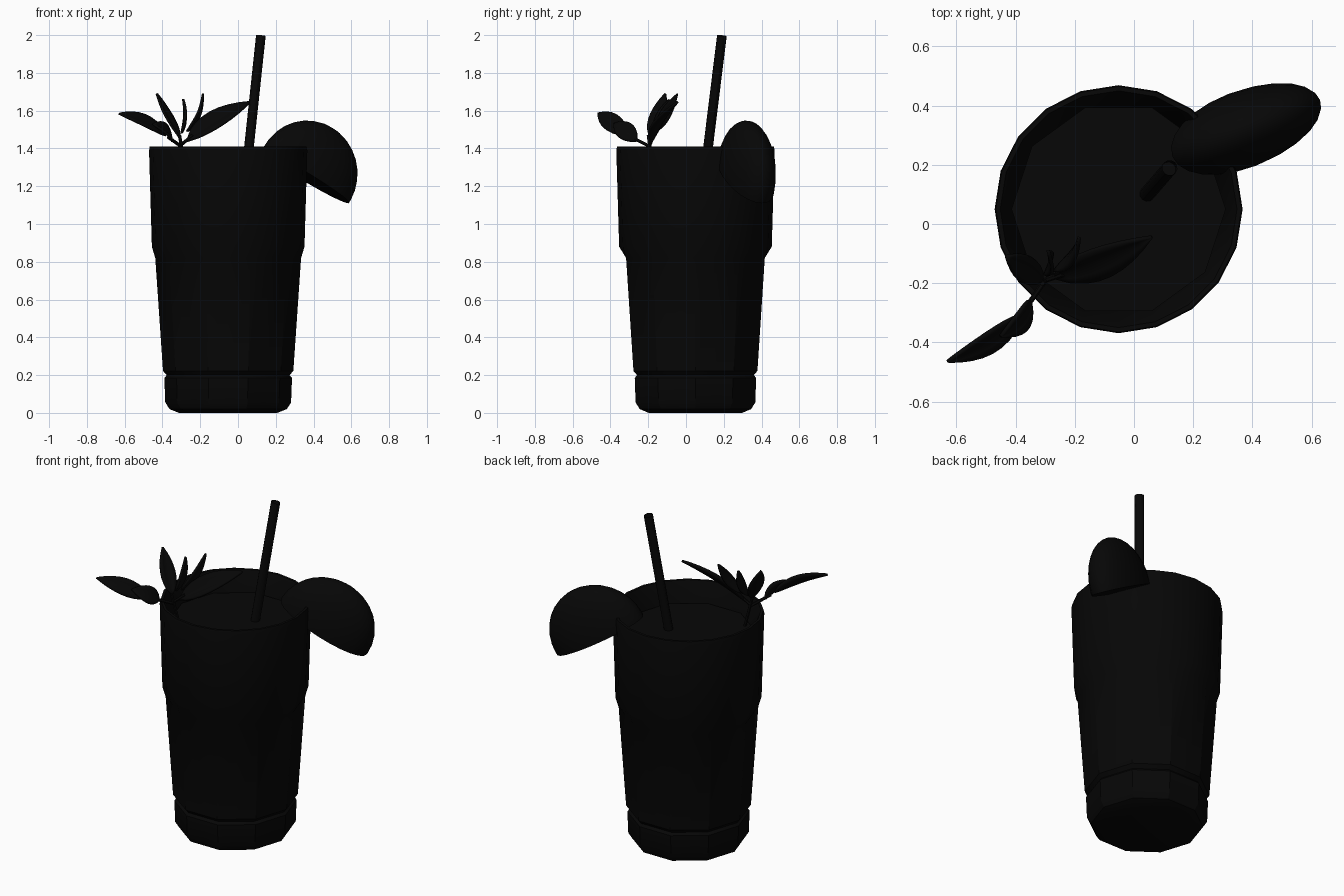
import bpy, bmesh, math
from mathutils import Vector, Matrix

if "Cube" in bpy.data.objects:
    bpy.data.objects.remove(bpy.data.objects["Cube"], do_unlink=True)

CENTRE = Vector((-0.052, 0.05, 0))

# Single near-black colour
black = bpy.data.materials.new("near_black")
black.use_nodes = True
COLOUR = (0.002, 0.002, 0.002, 1)
black.diffuse_color = COLOUR
black.node_tree.nodes["Principled BSDF"].inputs["Base Color"].default_value = COLOUR


def finish(name, bm, angle=30):
    bmesh.ops.recalc_face_normals(bm, faces=bm.faces[:])
    mesh = bpy.data.meshes.new(name)
    bm.to_mesh(mesh)
    bm.free()
    mesh.materials.append(black)
    obj = bpy.data.objects.new(name, mesh)
    bpy.context.collection.objects.link(obj)
    bpy.ops.object.select_all(action='DESELECT')
    obj.select_set(True)
    bpy.context.view_layer.objects.active = obj
    bpy.ops.object.shade_smooth_by_angle(angle=math.radians(angle))
    return obj


def lathe(name, profile):
    """Loft rings of (radius, height, faceted); faceted rings are ten-sided."""
    bm = bmesh.new()
    n = 20
    rings = []
    for radius, z, faceted in profile:
        ring = []
        for i in range(n):
            a = math.tau * i / n
            r = radius * (math.cos(math.pi / 10) if faceted and i % 2 else 1)
            ring.append(bm.verts.new(CENTRE + Vector((r * math.cos(a), r * math.sin(a), z))))
        rings.append(ring)
    for low, high in zip(rings, rings[1:]):
        for i in range(n):
            j = (i + 1) % n
            bm.faces.new((low[i], low[j], high[j], high[i]))
    bm.faces.new(rings[0][::-1])
    bm.faces.new(rings[-1])
    finish(name, bm)


def tube(start, end, radius, sides):
    """Straight closed tube; returns its bmesh and the end cap."""
    bm = bmesh.new()
    start, end = Vector(start), Vector(end)
    rot = (end - start).to_track_quat('Z', 'Y')
    a, b = [[bm.verts.new(p + rot @ Vector((radius * math.cos(math.tau * i / sides),
             radius * math.sin(math.tau * i / sides), 0))) for i in range(sides)]
            for p in (start, end)]
    for i in range(sides):
        j = (i + 1) % sides
        bm.faces.new((a[i], a[j], b[j], b[i]))
    bm.faces.new(a[::-1])
    return bm, bm.faces.new(b)


def leaf(name, base, tip, width, arch, facing):
    """Pointed, folded leaf arching from base to tip."""
    base, tip = Vector(base), Vector(tip)
    along = tip - base
    side = along.cross(Vector(facing)).normalized()
    up = side.cross(along).normalized()
    bm = bmesh.new()
    steps = 8
    rows = []
    for k in range(steps + 1):
        t = k / steps
        w = width / 2 * max(0.06, math.sin(math.pi * t ** 0.85) ** 0.8 if 0 < t < 1 else 0)
        mid = base + along * t + up * arch * math.sin(math.pi * t)
        rows.append([bm.verts.new(mid + side * w * s + up * abs(s) * w * 0.3)
                     for s in (-1, -0.5, 0, 0.5, 1)])
    for a, b in zip(rows, rows[1:]):
        for i in range(4):
            bm.faces.new((a[i], a[i + 1], b[i + 1], b[i]))
    solid = finish(name, bm, 40).modifiers.new("thickness", 'SOLIDIFY')
    solid.thickness = 0.012
    solid.offset = 0


# Tumbler: faceted foot and body, round collar, open top
lathe("glass", [
    (0.26, 0.0, True), (0.31, 0.02, True), (0.333, 0.055, True),
    (0.338, 0.185, True), (0.325, 0.2, True), (0.345, 0.222, True),
    (0.386, 0.82, True), (0.404, 0.88, False), (0.419, 1.39, False),
    (0.415, 1.41, False), (0.4, 1.41, False), (0.388, 1.38, False),
    (0.358, 1.24, True), (0.33, 0.5, True), (0.3, 0.25, True)])

# Drink filling the inside
lathe("drink", [(0.297, 0.255, True), (0.327, 0.5, True), (0.362, 1.29, True)])

# Straw with a hollow top
bm, cap = tube((-0.06, -0.02, 0.3), (0.121, 0.19, 1.997), 0.026, 12)
bmesh.ops.inset_region(bm, faces=[cap], thickness=0.005)
bmesh.ops.translate(bm, verts=cap.verts[:], vec=(-0.005, -0.006, -0.05))
finish("straw", bm)

# Fruit slice: flattened half ball hooked over the rim, flat side down
bm = bmesh.new()
bmesh.ops.create_uvsphere(bm, u_segments=24, v_segments=16, radius=1)
bmesh.ops.bisect_plane(bm, geom=bm.verts[:] + bm.edges[:] + bm.faces[:], dist=0.001,
                       plane_co=(0, 0, -0.06), plane_no=(0, 0, -1), clear_outer=True)
bmesh.ops.holes_fill(bm, edges=[e for e in bm.edges if e.is_boundary], sides=0)
bmesh.ops.transform(bm, verts=bm.verts[:], matrix=Matrix.Translation((0.365, 0.318, 1.265))
                    @ Matrix.Rotation(math.radians(21), 4, 'Z')
                    @ Matrix.Rotation(math.radians(30), 4, 'Y')
                    @ Matrix.Diagonal((0.283, 0.13, 0.283, 1)))
finish("fruit_slice", bm, 35)

# Herb sprig: stems then leaves
stems = [((-0.26, -0.16, 1.2), (-0.31, -0.2, 1.47)),
         ((-0.3, -0.19, 1.41), (-0.37, -0.29, 1.46)),
         ((-0.3, -0.19, 1.42), (-0.24, -0.17, 1.47))]
for i, (start, end) in enumerate(stems):
    bm, cap = tube(start, end, 0.009, 6)
    finish("herb_stem_%d" % (i + 1), bm)

OUTWARD = (0.3, -0.6, 0.7)
leaf("herb_leaf_outer", (-0.38, -0.31, 1.47), (-0.63, -0.465, 1.585), 0.1, 0.015, OUTWARD)
leaf("herb_leaf_outer_small", (-0.35, -0.26, 1.44), (-0.45, -0.38, 1.53), 0.1, 0.015, OUTWARD)
leaf("herb_leaf_inner", (-0.27, -0.18, 1.44), (0.06, -0.045, 1.645), 0.13, 0.01, (0.1, -0.5, 0.8))
leaf("herb_leaf_upright", (-0.31, -0.19, 1.46), (-0.43, -0.11, 1.69), 0.09, -0.01, (0.8, -0.4, 0.2))
leaf("herb_leaf_middle", (-0.3, -0.17, 1.48), (-0.29, -0.09, 1.66), 0.06, 0.01, (1, 0, 0))
leaf("herb_leaf_small", (-0.27, -0.16, 1.49), (-0.185, -0.045, 1.69), 0.06, 0.015, (1, -0.1, 0))
